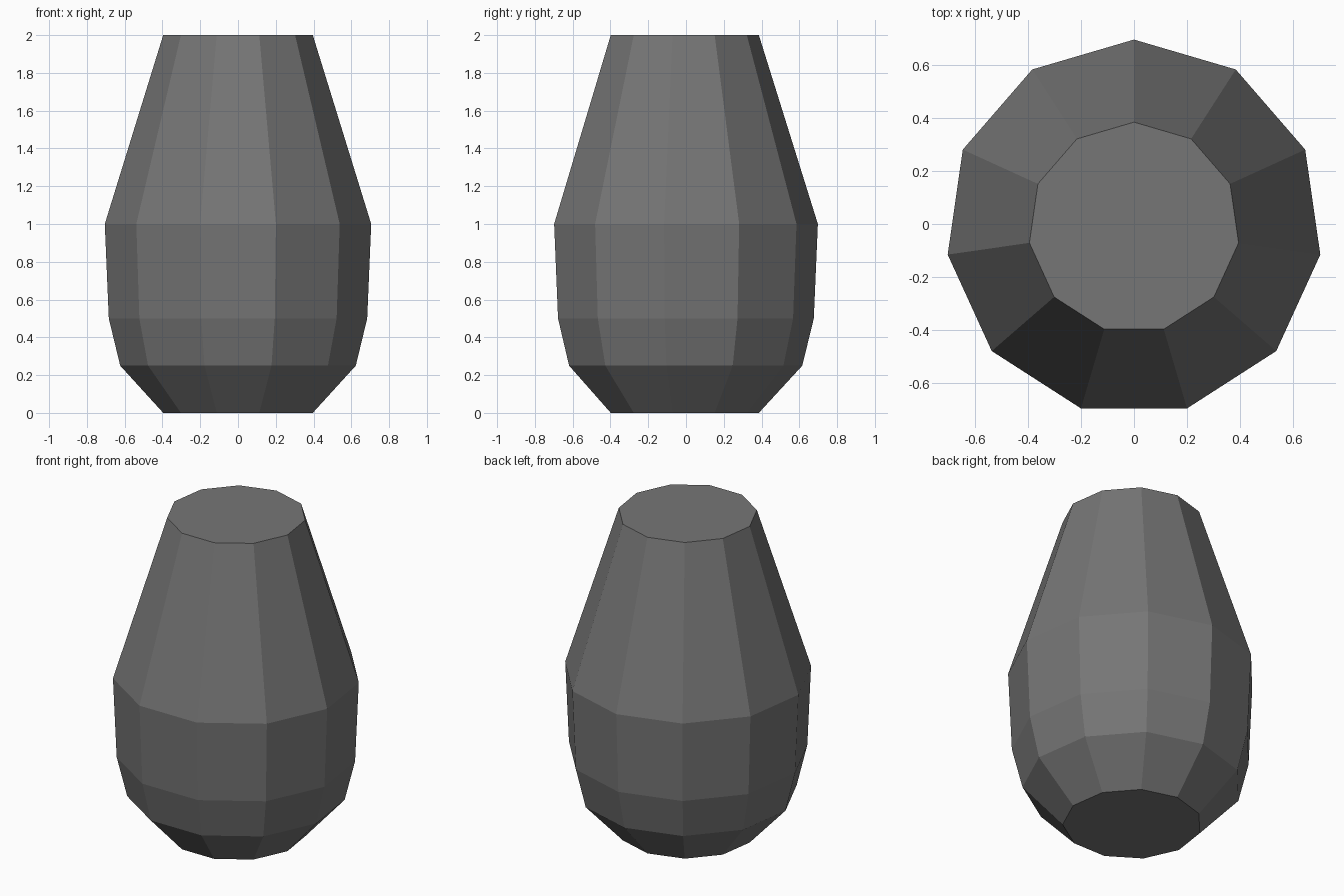
import bpy, bmesh, math

if "Cube" in bpy.data.objects:
    bpy.data.objects.remove(bpy.data.objects["Cube"])

SIDES = 11
CENTRE_Y = -0.0144  # odd-sided ring: shifts the bounding box to y = 0
PROFILE = [(0.40, 0.0), (0.63, 0.25), (0.691, 0.5), (0.7125, 1.0), (0.40, 2.0)]

grey = bpy.data.materials.new("dark grey")
grey.diffuse_color = (0.18, 0.18, 0.18, 1)
grey.use_nodes = True
grey.node_tree.nodes["Principled BSDF"].inputs["Base Color"].default_value = grey.diffuse_color

# Faceted body: stacked rings, one corner pointing to the back
bm = bmesh.new()
rings = []
for r, z in PROFILE:
    ring = []
    for i in range(SIDES):
        a = math.pi / 2 + 2 * math.pi * i / SIDES
        ring.append(bm.verts.new((r * math.cos(a), r * math.sin(a) + CENTRE_Y, z)))
    rings.append(ring)
for low, high in zip(rings, rings[1:]):
    for i in range(SIDES):
        j = (i + 1) % SIDES
        bm.faces.new((low[i], low[j], high[j], high[i]))

# Flat bottom and top caps
bm.faces.new(rings[0][::-1])
bm.faces.new(rings[-1])

mesh = bpy.data.meshes.new("body")
bm.to_mesh(mesh)
bm.free()
mesh.materials.append(grey)
bpy.context.collection.objects.link(bpy.data.objects.new("body", mesh))
